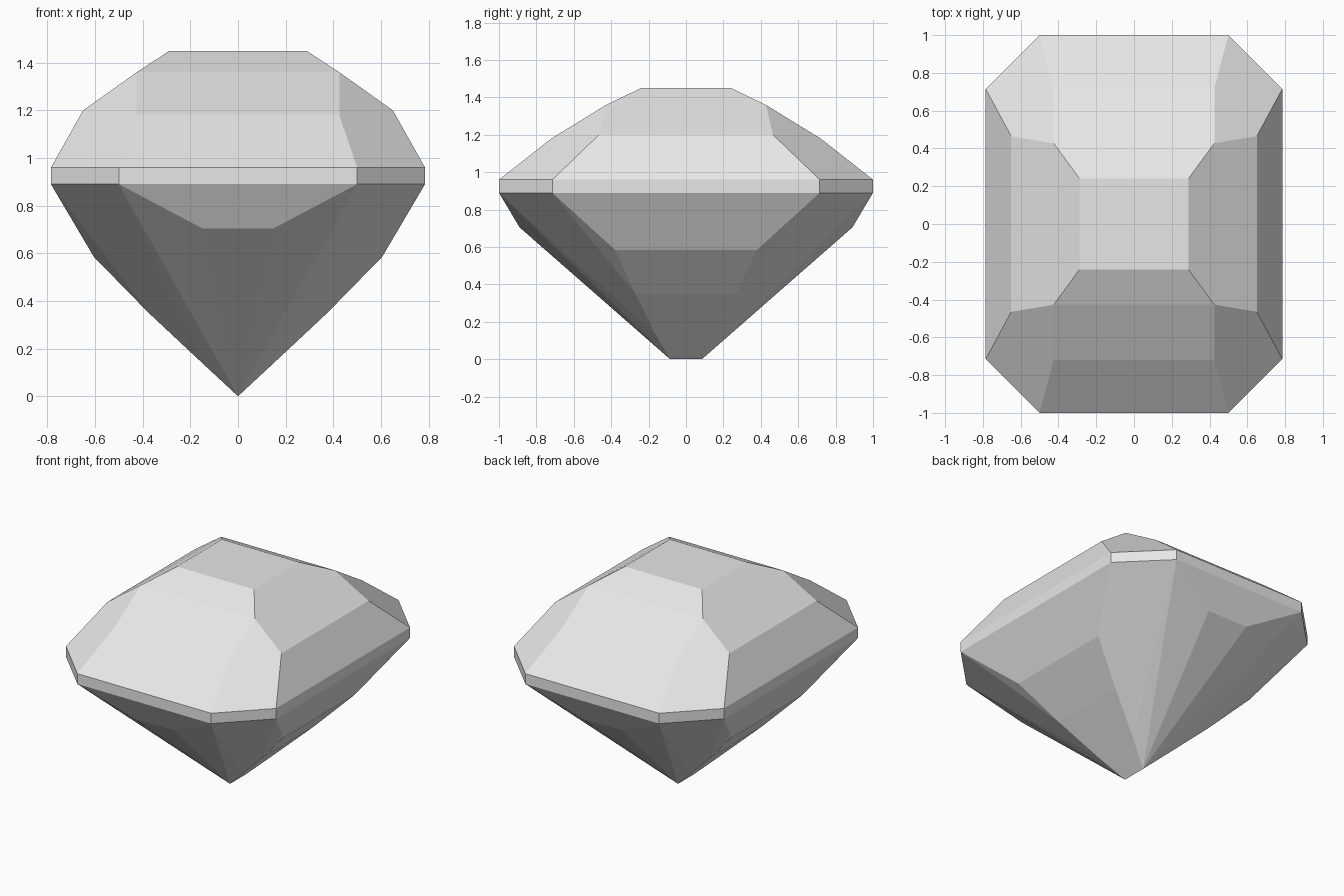
import bpy, bmesh, math

cube = bpy.data.objects.get("Cube")
if cube:
    bpy.data.objects.remove(cube, do_unlink=True)

# One quarter of the stone's corners; mirrored across x and y
GIRDLE = [(0.5, 1.0), (0.785, 0.715)]
GIRDLE_LOW, GIRDLE_HIGH = 0.89, 0.96
CROWN = [(0.425, 0.72, 1.18), (0.65, 0.465, 1.20),
         (0.425, 0.427, 1.36), (0.288, 0.24, 1.45)]
PAVILION = [(0.15, 0.89, 0.705), (0.605, 0.38, 0.585),
            (0.375, 0.27, 0.35), (0.14, 0.16, 0.13), (0, 0.085, 0)]


def mirrored(points):
    """Repeat quarter points in all four quadrants, without duplicates."""
    return sorted({(sx * x, sy * y, z) for x, y, z in points
                   for sx in (-1, 1) for sy in (-1, 1)})


def flat_material(name, rgb):
    mat = bpy.data.materials.new(name)
    mat.use_nodes = True
    colour = (*rgb, 1)
    mat.diffuse_color = colour
    mat.node_tree.nodes["Principled BSDF"].inputs["Base Color"].default_value = colour
    return mat


# Faceted stone: the convex skin around all corners
band = [(x, y, z) for x, y in GIRDLE for z in (GIRDLE_LOW, GIRDLE_HIGH)]
bm = bmesh.new()
for co in mirrored(band + CROWN + PAVILION):
    bm.verts.new(co)
bmesh.ops.convex_hull(bm, input=bm.verts[:])

# Merge coplanar triangles into clean facets
bmesh.ops.dissolve_limit(bm, angle_limit=math.radians(2.5),
                         verts=bm.verts[:], edges=bm.edges[:])
bmesh.ops.recalc_face_normals(bm, faces=bm.faces[:])

mesh = bpy.data.meshes.new("cut_gemstone")
bm.to_mesh(mesh)
bm.free()
mesh.materials.append(flat_material("pale grey", (0.8, 0.8, 0.8)))
gem = bpy.data.objects.new("cut_gemstone", mesh)
bpy.context.collection.objects.link(gem)
